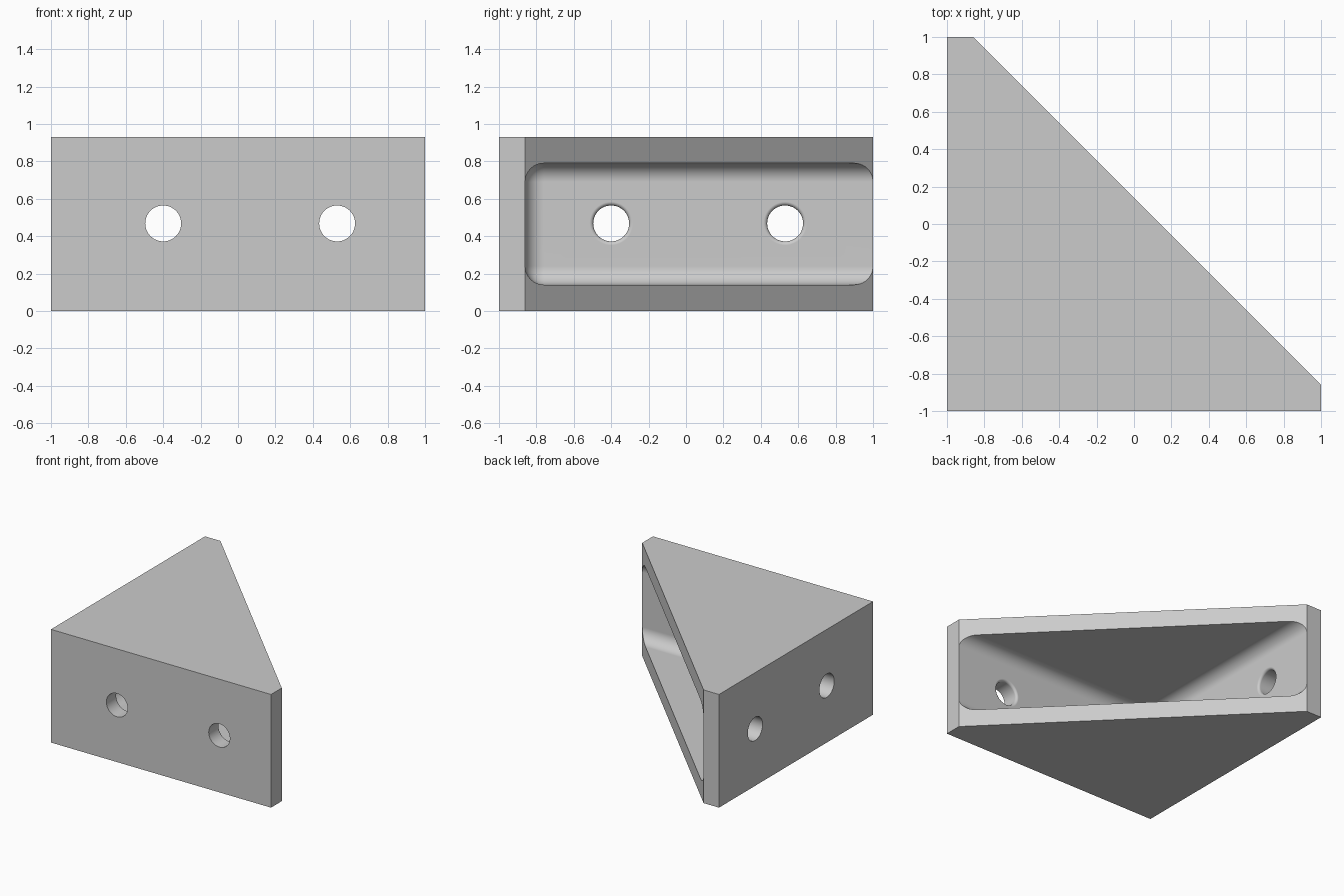
import bpy
import bmesh
from math import sin, cos, pi, radians, tau
from mathutils import Matrix, Vector

if "Cube" in bpy.data.objects:
    bpy.data.objects.remove(bpy.data.objects["Cube"], do_unlink=True)

HEIGHT = 0.93
WALL = 0.14
FILLET = 0.1
HOLE_R = 0.096
LIP = 0.02

grey = bpy.data.materials.new("plain grey")
grey.use_nodes = True
colour = (0.6, 0.6, 0.6, 1)
grey.diffuse_color = colour
grey.node_tree.nodes["Principled BSDF"].inputs["Base Color"].default_value = colour


def make_object(name, bm):
    bmesh.ops.recalc_face_normals(bm, faces=bm.faces[:])
    mesh = bpy.data.meshes.new(name)
    bm.to_mesh(mesh)
    bm.free()
    mesh.materials.append(grey)
    obj = bpy.data.objects.new(name, mesh)
    bpy.context.collection.objects.link(obj)
    return obj


def cut(target, cutter):
    mod = target.modifiers.new("cut", 'BOOLEAN')
    mod.operation = 'DIFFERENCE'
    mod.solver = 'EXACT'
    mod.object = cutter
    bpy.context.view_layer.objects.active = target
    bpy.ops.object.modifier_apply(modifier=mod.name)
    bpy.data.objects.remove(cutter, do_unlink=True)


# Triangular block with two blunt tips
bm = bmesh.new()
end = WALL - 1
outline = [(-1, -1), (1, -1), (1, end), (end, 1), (-1, 1)]
base = bm.faces.new([bm.verts.new((x, y, 0)) for x, y in outline])
top = bmesh.ops.extrude_face_region(bm, geom=[base])["geom"]
bmesh.ops.translate(bm, vec=(0, 0, HEIGHT),
                    verts=[v for v in top if isinstance(v, bmesh.types.BMVert)])
bracket = make_object("corner_bracket", bm)

# Pocket with rounded inner edges, open along the diagonal
bm = bmesh.new()
reach = 3
size = Vector((reach, reach, HEIGHT - 2 * WALL))
bmesh.ops.create_cube(bm, size=1)
bmesh.ops.scale(bm, vec=size, verts=bm.verts[:])
bmesh.ops.translate(bm, vec=Vector((end, end, WALL)) + size / 2, verts=bm.verts[:])
bmesh.ops.bevel(bm, geom=bm.edges[:], offset=FILLET, segments=10,
                profile=0.5, affect='EDGES')
cut(bracket, make_object("pocket_cutter", bm))


# Screw hole with a rounded lip on its inner end
def hole_cutter(matrix):
    bm = bmesh.new()
    arc = [(HOLE_R + LIP * (1 - cos(t)), WALL - LIP * (1 - sin(t)))
           for t in (i * pi / 12 for i in range(7))]
    rim = HOLE_R + LIP
    points = [(0, -0.1), (HOLE_R, -0.1)] + arc + [(rim, 0.2), (0, 0.2)]
    verts = [bm.verts.new((r, 0, z)) for r, z in points]
    edges = [bm.edges.new(pair) for pair in zip(verts, verts[1:])]
    bmesh.ops.spin(bm, geom=verts + edges, cent=(0, 0, 0), axis=(0, 0, 1),
                   angle=tau, steps=48)
    bmesh.ops.remove_doubles(bm, verts=bm.verts[:], dist=0.0001)
    bmesh.ops.transform(bm, matrix=matrix, verts=bm.verts[:])
    return make_object("hole_cutter", bm)


for along in (-0.4, 0.53):
    mid = HEIGHT / 2 + 0.003
    front = Matrix.Translation((along, -1, mid)) @ Matrix.Rotation(-pi / 2, 4, 'X')
    side = Matrix.Translation((-1, along, mid)) @ Matrix.Rotation(pi / 2, 4, 'Y')
    for placing in (front, side):
        cut(bracket, hole_cutter(placing))

# Smooth fillets, crisp outer edges
bpy.ops.object.select_all(action='DESELECT')
bracket.select_set(True)
bpy.context.view_layer.objects.active = bracket
bpy.ops.object.shade_smooth_by_angle(angle=radians(30))
weighted = bracket.modifiers.new("even shading", 'WEIGHTED_NORMAL')
weighted.keep_sharp = True
